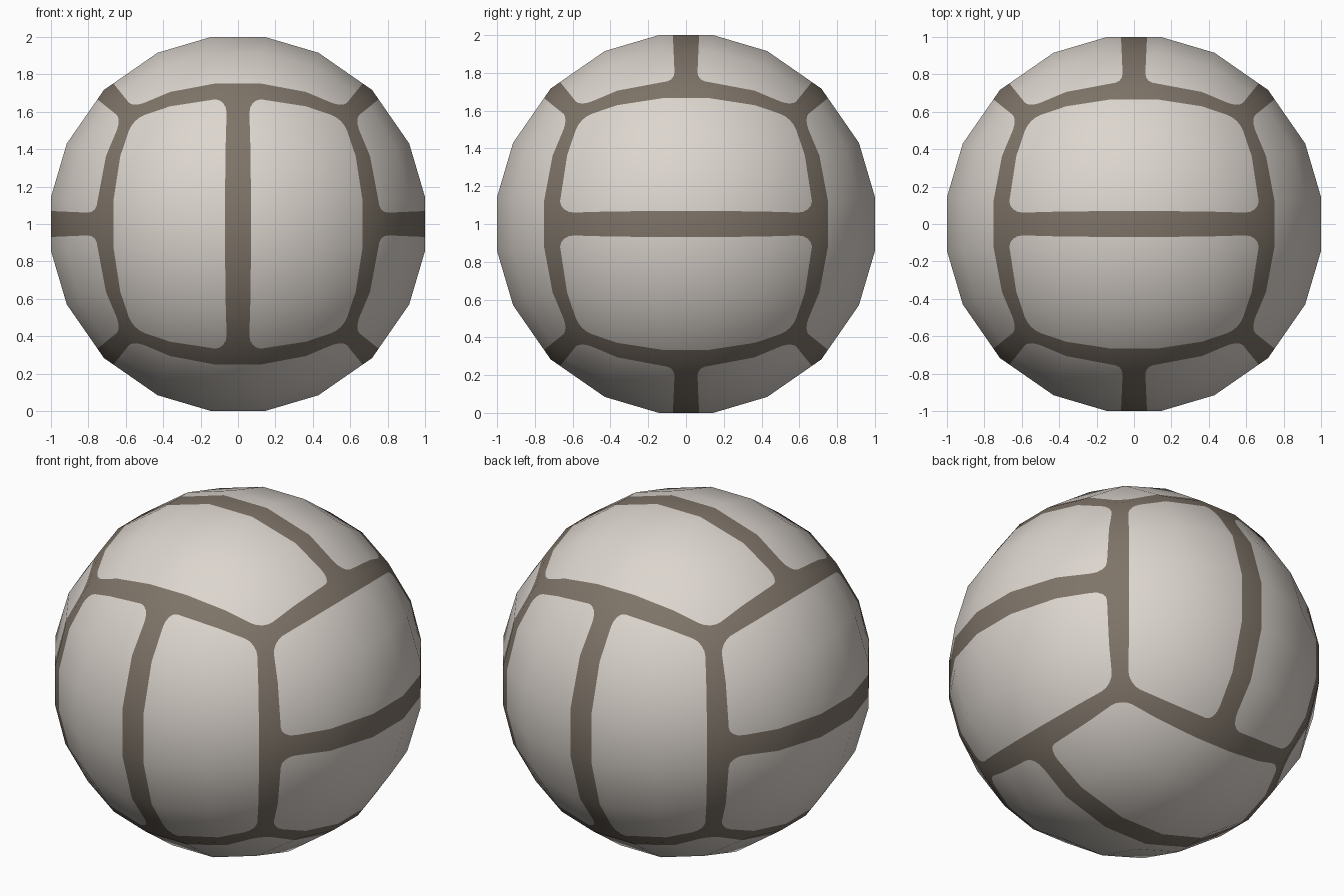
import bpy, bmesh, math
from mathutils import Vector

if "Cube" in bpy.data.objects:
    bpy.data.objects.remove(bpy.data.objects["Cube"])

R = 1 / 0.98                      # sphere radius, so the flat middle cells sit at 1.0
SEAM_MID, SEAM_EDGE = 0.097, 0.07  # half widths of the grooves in tile units
KNOTS = [-1, -0.6, -0.2, 0.2, 0.6, 1]   # each cube side is a 5 x 5 tile grid
ROUND = 0.2 - SEAM_MID            # panel corner radius
END = 1 - SEAM_EDGE
half = [SEAM_MID, 0.2, 0.6, END - ROUND, END, 1]
GRID = [-h for h in reversed(half)] + half


def sphere(p):
    """Map a point on the cube to the sphere."""
    x, y, z = (c * c for c in p)
    return R * Vector((p[0] * math.sqrt(max(0, 1 - y / 2 - z / 2 + y * z / 3)),
                       p[1] * math.sqrt(max(0, 1 - x / 2 - z / 2 + x * z / 3)),
                       p[2] * math.sqrt(max(0, 1 - x / 2 - y / 2 + x * y / 3))))


def cell(t):
    i = min(4, max(0, int((t + 1) / 0.4 + 1e-6)))
    return KNOTS[i], KNOTS[i + 1], (t - KNOTS[i]) / 0.4


def surface(axis, sign, u, v):
    """Point on the low-poly ball: u runs across the panels, v along them."""
    def corner(a, b):
        p = [0, 0, 0]
        p[axis], p[(axis + 1) % 3], p[(axis + 2) % 3] = sign, b, a
        return sphere(p)
    u0, u1, s = cell(u)
    v0, v1, t = cell(v)
    low = corner(u0, v0).lerp(corner(u1, v0), s)
    return low.lerp(corner(u0, v1).lerp(corner(u1, v1), s), t)


# one flat tile: list of (polygon, material index), 0 = panel, 1 = seam
tile = []
for u0, u1 in zip(GRID, GRID[1:]):
    for v0, v1 in zip(GRID, GRID[1:]):
        mu, mv = (u0 + u1) / 2, (v0 + v1) / 2
        au, av = abs(mu), abs(mv)
        near_mid = SEAM_MID < au < 0.2
        near_end = END - ROUND < au < END
        if (near_mid or near_end) and END - ROUND < av < END:
            # rounded panel corner
            su, sv = math.copysign(1, mu), math.copysign(1, mv)
            cu, cv = su * (0.2 if near_mid else END - ROUND), sv * (END - ROUND)
            du = -su if near_mid else su
            tip = (cu + du * ROUND, cv + sv * ROUND)
            arc = [(cu + du * ROUND * math.cos(a), cv + sv * ROUND * math.sin(a))
                   for a in (k * math.pi / 8 for k in range(5))]
            for p, q in zip(arc, arc[1:]):
                tile.append(([(cu, cv), p, q], 0))
                tile.append(([tip, q, p], 1))
        else:
            panel = SEAM_MID < au < END and av < END
            tile.append(([(u0, v0), (u1, v0), (u1, v1), (u0, v1)], 0 if panel else 1))

# wrap the tile on all six sides
bm = bmesh.new()
for axis in range(3):
    for sign in (-1, 1):
        for poly, mat in tile:
            pts = [surface(axis, sign, u, v) for u, v in poly]
            normal = (pts[1] - pts[0]).cross(pts[2] - pts[0])
            if normal.dot(pts[0]) < 0:
                pts.reverse()
            face = bm.faces.new([bm.verts.new(p) for p in pts])
            face.material_index = mat
            face.smooth = True
bmesh.ops.remove_doubles(bm, verts=bm.verts, dist=1e-4)

mesh = bpy.data.meshes.new("ball")
bm.to_mesh(mesh)
bm.free()
for name, colour in (("panel_cream", (0.72, 0.67, 0.62, 1)),
                     ("seam_brown", (0.21, 0.175, 0.14, 1))):
    m = bpy.data.materials.new(name)
    m.diffuse_color = colour
    m.use_nodes = True
    m.node_tree.nodes["Principled BSDF"].inputs["Base Color"].default_value = m.diffuse_color
    mesh.materials.append(m)

# smooth shading as on the round ball, then stand it on the ground
normals = [v.co.normalized() for v in mesh.vertices]
for v in mesh.vertices:
    v.co.z += 1
mesh.update()
mesh.normals_split_custom_set_from_vertices(normals)
ball = bpy.data.objects.new("ball", mesh)
bpy.context.collection.objects.link(ball)
